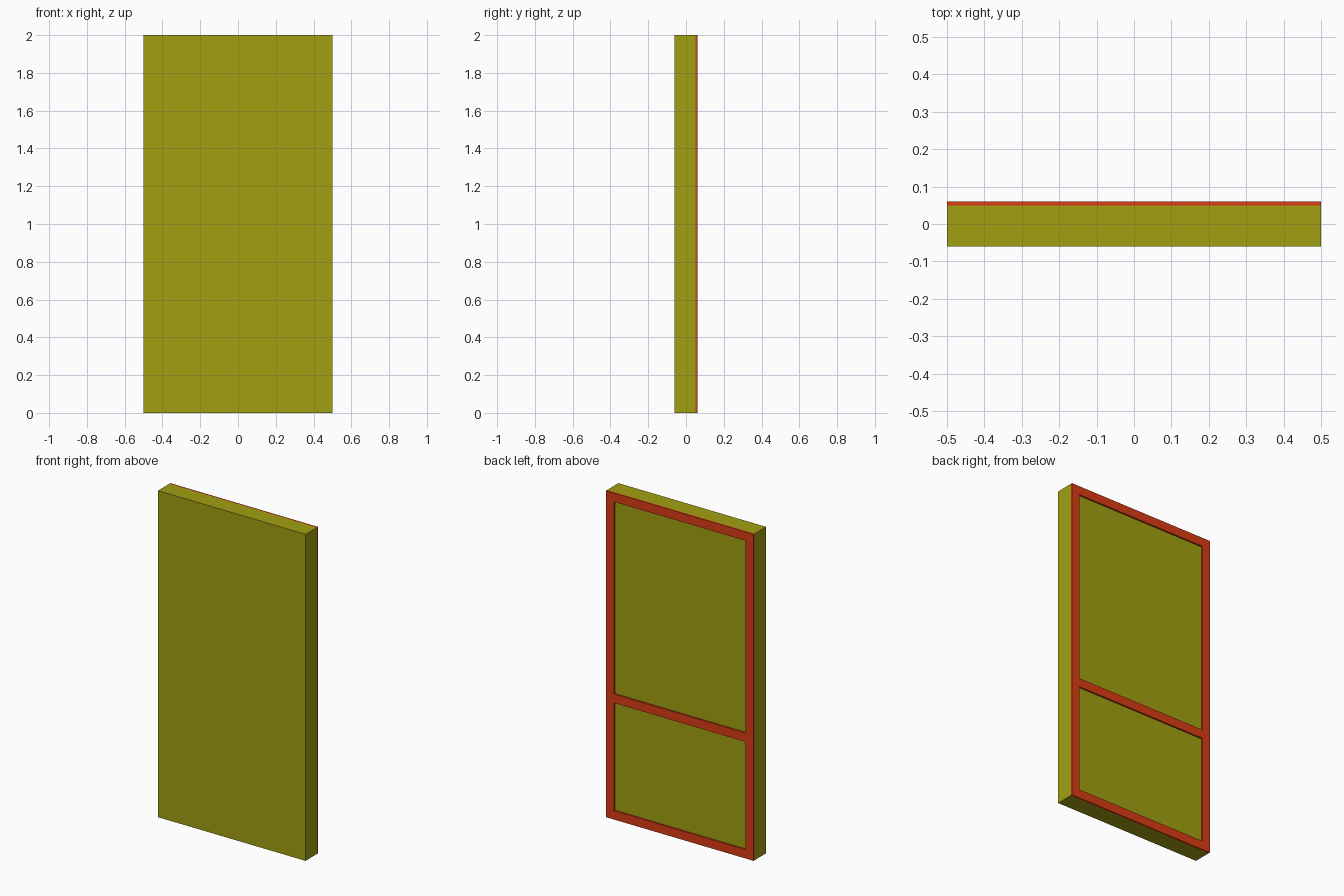
import bpy, bmesh

if "Cube" in bpy.data.objects:
    bpy.data.objects.remove(bpy.data.objects["Cube"])


def material(name, rgb):
    mat = bpy.data.materials.new(name)
    mat.diffuse_color = (*rgb, 1)
    mat.use_nodes = True
    mat.node_tree.nodes["Principled BSDF"].inputs["Base Color"].default_value = mat.diffuse_color
    return mat


def add_mesh(name, bm, mat):
    bmesh.ops.recalc_face_normals(bm, faces=bm.faces)
    mesh = bpy.data.meshes.new(name)
    bm.to_mesh(mesh)
    bm.free()
    mesh.materials.append(mat)
    obj = bpy.data.objects.new(name, mesh)
    bpy.context.collection.objects.link(obj)
    return obj


olive = material("olive", (0.36, 0.35, 0.006))
red = material("red", (0.70, 0.045, 0.007))

FRONT, JOINT, BACK = -0.06, 0.05, 0.06
BAR = 0.054

# Panel: solid slab
bm = bmesh.new()
bmesh.ops.create_cube(bm, size=1)
for v in bm.verts:
    v.co.y = JOINT if v.co.y > 0 else FRONT
    v.co.z = 2 if v.co.z > 0 else 0
add_mesh("panel", bm, olive)

# Back frame: one-piece border and cross rail with two openings
xs = [-0.5, -0.5 + BAR, 0.5 - BAR, 0.5]
zs = [0, BAR, 0.714, 0.714 + BAR, 2 - BAR, 2]
bm = bmesh.new()
grid = [[bm.verts.new((x, JOINT, z)) for z in zs] for x in xs]
for i in range(len(xs) - 1):
    for j in range(len(zs) - 1):
        if i == 1 and j in (1, 3):
            continue
        bm.faces.new((grid[i][j], grid[i + 1][j],
                      grid[i + 1][j + 1], grid[i][j + 1]))
front_faces = bm.faces[:]
result = bmesh.ops.extrude_face_region(bm, geom=front_faces, use_keep_orig=True)
for v in result["geom"]:
    if isinstance(v, bmesh.types.BMVert):
        v.co.y = BACK
add_mesh("back_frame", bm, red)
